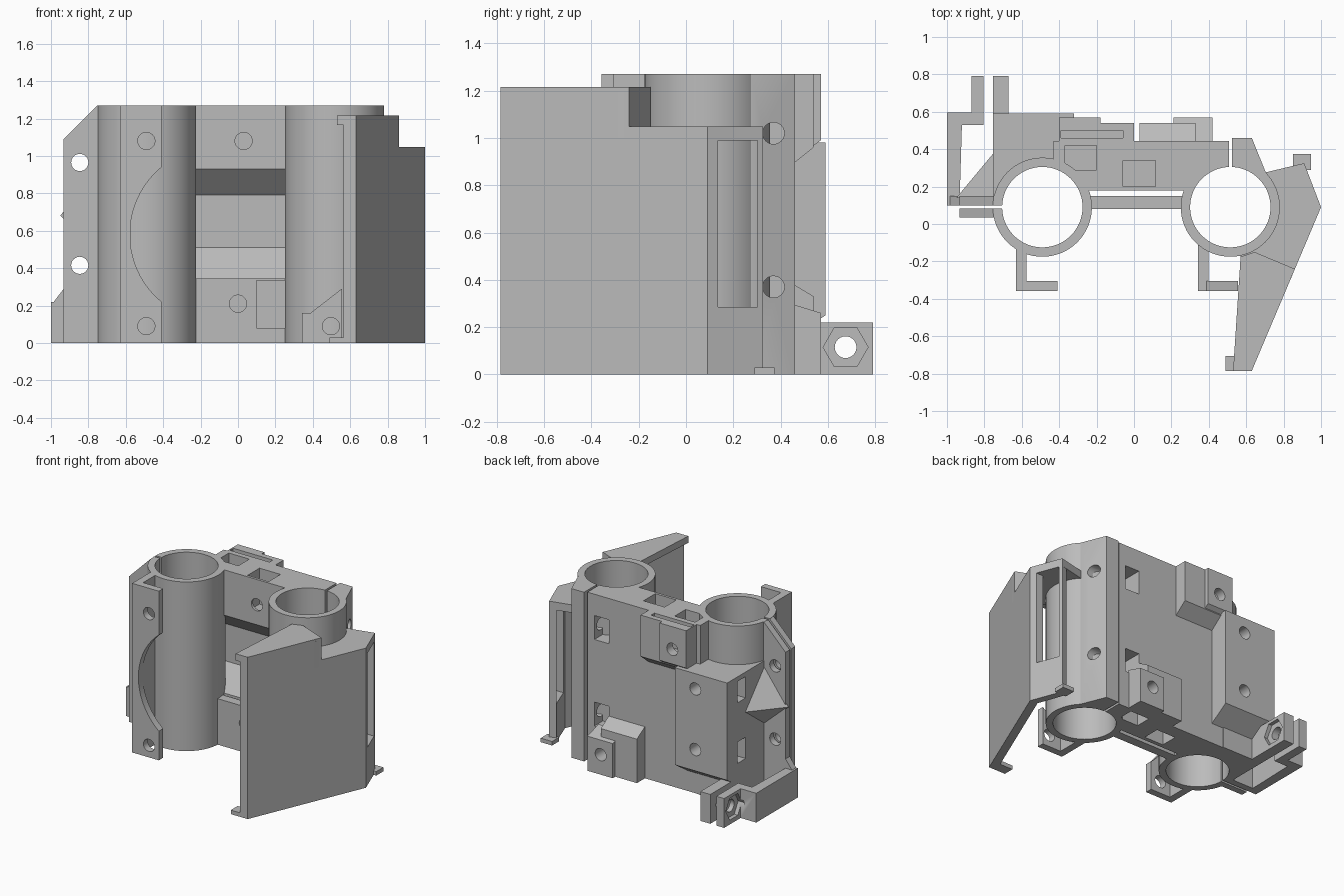
import bpy, bmesh, math
from mathutils import Vector

cube = bpy.data.objects.get("Cube")
if cube:
    bpy.data.objects.remove(cube, do_unlink=True)

grey = bpy.data.materials.new("light grey plastic")
grey.use_nodes = True
grey.diffuse_color = (0.5, 0.5, 0.5, 1)
grey.node_tree.nodes["Principled BSDF"].inputs["Base Color"].default_value = (0.5, 0.5, 0.5, 1)

H = 1.27
LEFT, RIGHT = (-0.49, 0.09), (0.515, 0.09)
AXES = {"x": lambda a, b, t: (t, a, b), "y": lambda a, b, t: (a, t, b), "z": lambda a, b, t: (a, b, t)}


def finish(name, bm):
    bmesh.ops.recalc_face_normals(bm, faces=bm.faces)
    mesh = bpy.data.meshes.new(name)
    bm.to_mesh(mesh)
    bm.free()
    mesh.materials.append(grey)
    ob = bpy.data.objects.new(name, mesh)
    bpy.context.collection.objects.link(ob)
    return ob


def prism(name, points, lo, hi, axis="z"):
    """Extrude a flat outline along an axis."""
    bm = bmesh.new()
    place = AXES[axis]
    ends = [[bm.verts.new(place(a, b, t)) for a, b in points] for t in (lo, hi)]
    bm.faces.new(ends[0])
    bm.faces.new(ends[1])
    n = len(points)
    for i in range(n):
        j = (i + 1) % n
        bm.faces.new((ends[0][i], ends[0][j], ends[1][j], ends[1][i]))
    return finish(name, bm)


def box(name, x, y, z):
    return prism(name, [(x[0], y[0]), (x[1], y[0]), (x[1], y[1]), (x[0], y[1])], *z)


def rod(name, centre, r, lo, hi, axis="z", sides=32):
    pts = [(centre[0] + r * math.cos(math.tau * i / sides),
            centre[1] + r * math.sin(math.tau * i / sides)) for i in range(sides)]
    return prism(name, pts, lo, hi, axis)


def hull(name, points):
    bm = bmesh.new()
    for p in points:
        bm.verts.new(p)
    bmesh.ops.convex_hull(bm, input=bm.verts)
    return finish(name, bm)


def cut(ob, *cutters):
    """Subtract cutters, bake the result and drop the cutters."""
    for c in cutters:
        mod = ob.modifiers.new("cut", "BOOLEAN")
        mod.operation, mod.solver, mod.object = "DIFFERENCE", "EXACT", c
    graph = bpy.context.evaluated_depsgraph_get()
    mesh = bpy.data.meshes.new_from_object(ob.evaluated_get(graph))
    ob.modifiers.clear()
    ob.data = mesh
    for c in cutters:
        bpy.data.objects.remove(c, do_unlink=True)
    return ob


def bore(centre, r=0.215):
    return rod("bore_cutter", centre, r, -0.1, 1.5, sides=64)


def hole(a, b, lo, hi, axis="y", r=0.046):
    return rod("hole_cutter", (a, b), r, lo, hi, axis, 24)


def pocket(x, y, z):
    return box("pocket_cutter", x, y, z)


# Bearing tubes
cut(rod("left_tube", LEFT, 0.265, 0, H, sides=64), bore(LEFT),
    pocket((-0.8, -0.66), (0.083, 0.1), (-0.1, 1.5)))
cut(rod("right_tube", RIGHT, 0.265, 0, H, sides=64), bore(RIGHT),
    pocket((0.508, 0.525), (0.25, 0.5), (-0.1, 1.5)))

# Central web between the tubes, thinned in the middle
web = prism("central_web", [(0.445, 0), (0.445, H), (0.18, H), (0.18, 0.93), (0.32, 0.79),
                            (0.32, 0.51), (0.18, 0.345), (0.18, 0)], -0.43, 0.508, "x")
cut(web, bore(LEFT), bore(RIGHT),
    pocket((-0.37, -0.2), (0.29, 0.42), (1.0, 1.4)),
    pocket((-0.06, 0.115), (0.2, 0.34), (1.0, 1.4)),
    pocket((0.22, 0.38), (0.3, 0.42), (-0.1, 0.23)),
    pocket((-0.08, 0.08), (0.21, 0.34), (-0.1, 0.27)),
    hole(0.03, 1.08, 0.1, 0.33), hole(-0.285, 1.1, 0.3, 0.6), hole(0.31, 0.15, 0.3, 0.6),
    *[pocket((0.33, 0.45), (0.3, 0.6), (z - 0.09, z + 0.09)) for z in (1.02, 0.37)],
    *[hole(0.37, z, 0.4, 0.6, "x") for z in (1.02, 0.37)])

# Lower cross bar in front of the web
cut(box("lower_cross_bar", (-0.3, 0.33), (0.08, 0.15), (0, 0.345)), bore(LEFT), bore(RIGHT),
    hole(0, 0.21, 0, 0.2), pocket((0.1, 0.26), (0.05, 0.09), (0.08, 0.335)))

# Body behind the left tube and its thick back panel
body = box("left_body", (-0.755, -0.42), (0.1, 0.45), (0, 0.98))
panel = prism("back_panel", [(0.44, 0.15), (0.59, 0.25), (0.59, 0.98), (0.44, 0.98)], -0.755, -0.32, "x")
for part in (body, panel):
    cut(part, bore(LEFT),
        *[hole(-0.49, z, 0.3, 0.7) for z in (0.865, 0.41)],
        *[pocket((-0.8, -0.42), (0.37, 0.47), (z - 0.08, z + 0.08)) for z in (0.865, 0.41)])

# Raised blocks on the back, with sloped shoulders
upper = prism("upper_back_block", [(0.44, 0.88), (0.54, 0.96), (0.54, H), (0.44, H)], -0.4, 0, "x")
upper_pad = prism("upper_back_pad", [(0.53, 0.96), (0.57, 0.99), (0.57, H), (0.53, H)], -0.4, -0.18, "x")
for part in (upper, upper_pad):
    cut(part, pocket((-0.39, -0.06), (0.46, 0.5), (1.05, 1.5)), hole(-0.285, 1.1, 0.3, 0.7))
lower = prism("lower_back_block", [(0.44, 0), (0.54, 0), (0.54, 0.33), (0.44, 0.39)], 0.03, 0.33, "x")
lower_pad = prism("lower_back_pad", [(0.44, 0), (0.57, 0), (0.57, 0.26), (0.44, 0.3)], 0.21, 0.42, "x")
for part in (lower, lower_pad):
    cut(part, hole(0.31, 0.15, 0.4, 0.7))

# Clamp ear beside the slit of the right tube
cut(prism("right_clamp_ear", [(0.525, 0.2), (0.525, 0.46), (0.63, 0.46), (0.705, 0.275), (0.7, 0.15)], 0, H),
    bore(RIGHT), *[hole(0.37, z, 0.4, 0.8, "x") for z in (1.02, 0.37)])

# Left clamp flanges
outline = [(-0.69, 0), (-1, 0), (-1, 0.2), (-0.932, 0.29), (-0.932, 1.09), (-0.752, H), (-0.69, H)]
front_outline = [(max(x, -0.932), z) for x, z in outline if (x, z) != (-1, 0.2)]
for name, pts, y in (("left_rear_flange", outline, (0.1, 0.15)),
                     ("left_front_flange", front_outline, (0.035, 0.083))):
    cut(prism(name, pts, *y, "y"), bore(LEFT), *[hole(-0.846, z, 0, 0.2) for z in (0.965, 0.415)])
hull("flange_gusset", [(-0.95, 0.14, 0.68), (-0.75, 0.38, 0.68), (-0.75, 0.14, 0.95),
                       (-0.75, 0.14, 0.5), (-0.9, 0.14, 0.68)])

# Tensioner bracket at the lower left
cut(prism("tensioner_bracket", [(-1, 0.1), (-0.93, 0.1), (-0.93, 0.2), (-0.92, 0.53), (-0.805, 0.53),
                                (-0.805, 0.79), (-0.87, 0.79), (-0.87, 0.595), (-1, 0.595)], 0, 0.22),
    hole(0.675, 0.115, -0.9, -0.7, "x"),
    rod("nut_cutter", (0.675, 0.115), 0.095, -0.9, -0.84, "x", 6))
cut(box("tensioner_lug", (-0.755, -0.672), (0.42, 0.79), (0, 0.22)),
    hole(0.675, 0.115, -0.8, -0.6, "x"),
    rod("nut_cutter", (0.675, 0.115), 0.095, -0.7, -0.6, "x", 6))

# Front mounting tabs
arc = rod("arc_cutter", (-0.11, 0.58), 0.468, -0.5, -0.2, "y", 64)
cut(box("left_tab_plate", (-0.63, -0.408), (-0.357, -0.305), (0, H)), arc,
    *[hole(-0.49, z, -0.5, -0.2) for z in (1.08, 0.09)])
cut(box("left_tab_leg", (-0.63, -0.575), (-0.357, -0.05), (0, H)), bore(LEFT))
cut(prism("right_tab_plate", [(0.342, 0), (0.555, 0), (0.555, 0.29), (0.342, 0.125)], -0.357, -0.305, "y"),
    hole(0.497, 0.09, -0.5, -0.2))
cut(box("right_tab_leg", (0.342, 0.398), (-0.357, -0.05), (0, 0.16)), bore(RIGHT))

# Side shroud: thin outer panel, windowed rear wall and two caps
prism("shroud_panel", [(0.565, -0.785), (0.63, -0.785), (1, 0.09), (0.94, 0.1)], 0, 1.215)\
    .name = "shroud_panel"
panel = bpy.data.objects["shroud_panel"]
cut(panel, prism("step_cutter", [(0.6, -0.135), (0.86, -0.24), (1.2, -0.4), (1.2, 0.3), (0.7, 0.3)], 1.049, 1.4))
cut(prism("shroud_rear_wall", [(1, 0.09), (0.91, 0.325), (0.86, 0.31), (0.94, 0.09)], 0, 1.049),
    pocket((0.7, 1.1), (0.135, 0.302), (0.285, 0.99)))
prism("shroud_high_cap", [(0.53, -0.785), (0.63, -0.785), (0.86, -0.24), (0.645, -0.15), (0.57, -0.175)],
      1.165, 1.215)
prism("shroud_step_wall", [(0.645, -0.15), (0.57, -0.175), (0.59, -0.2), (0.84, -0.29), (0.86, -0.24)], 1.0, 1.2)
cut(prism("shroud_low_cap", [(0.57, -0.175), (0.645, -0.15), (0.86, -0.24), (1, 0.09), (0.91, 0.325),
                             (0.7, 0.275), (0.6, 0.1)], 0.99, 1.049), bore(RIGHT))
box("front_catch", (0.49, 0.6), (-0.785, -0.705), (0, 0.03))
box("rear_catch", (0.85, 0.945), (0.29, 0.375), (0, 0.03))

# Smooth the round walls, keep the edges sharp
bpy.ops.object.select_all(action="DESELECT")
for ob in bpy.context.collection.objects:
    if ob.type == "MESH" and ob.data.materials and ob.data.materials[0] == grey:
        ob.select_set(True)
        bpy.context.view_layer.objects.active = ob
bpy.ops.object.shade_smooth_by_angle(angle=math.radians(30))
